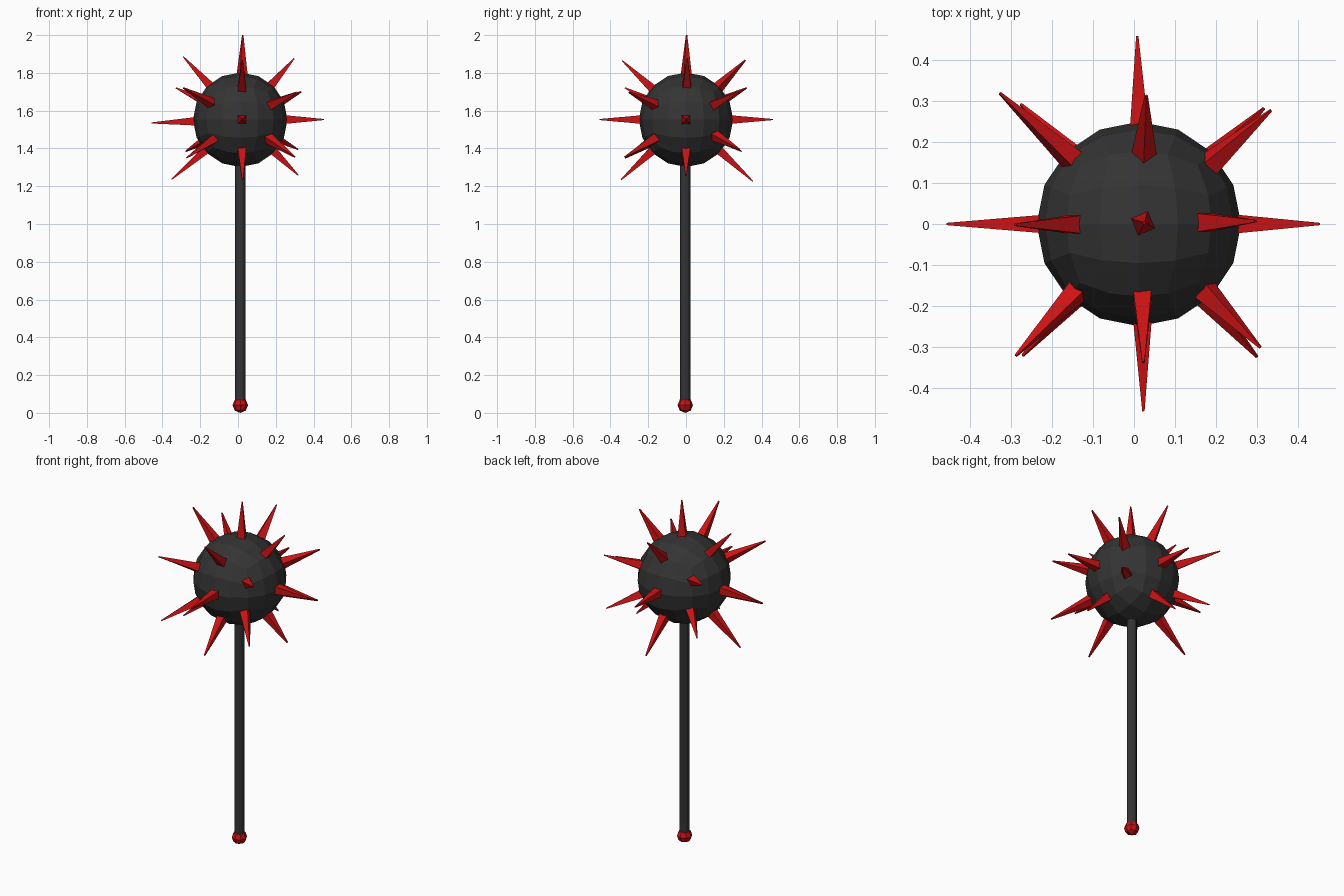
import bpy, bmesh, math
from mathutils import Vector, Matrix

if "Cube" in bpy.data.objects:
    bpy.data.objects.remove(bpy.data.objects["Cube"])


def material(name, rgb):
    m = bpy.data.materials.new(name)
    m.diffuse_color = (*rgb, 1)
    m.use_nodes = True
    m.node_tree.nodes["Principled BSDF"].inputs["Base Color"].default_value = m.diffuse_color
    return m


charcoal = material("charcoal", (0.034, 0.034, 0.034))
red = material("red", (0.6, 0.006, 0.007))


def finish(name, bm, mat):
    bmesh.ops.recalc_face_normals(bm, faces=bm.faces)
    me = bpy.data.meshes.new(name)
    bm.to_mesh(me)
    bm.free()
    me.materials.append(mat)
    ob = bpy.data.objects.new(name, me)
    bpy.context.collection.objects.link(ob)
    return ob


def cube_ball(name, center, radius, cuts, mat):
    # Cube subdivided and pushed out to a sphere with even angles
    bm = bmesh.new()
    bmesh.ops.create_cube(bm, size=2)
    bmesh.ops.subdivide_edges(bm, edges=bm.edges[:], cuts=cuts, use_grid_fill=True)
    for v in bm.verts:
        v.co = Vector([math.tan(c * math.pi / 4) for c in v.co]).normalized() * radius
        v.co += Vector(center)
    return finish(name, bm, mat)


def spike(name, tip, roll=0):
    # Four-sided taper pointing out from the head
    tip = Vector(tip)
    axis = (tip - HUB).normalized()
    base = HUB + axis * 0.22
    length = (tip - base).length
    bm = bmesh.new()
    turn = Matrix.Rotation(math.radians(45 + roll), 4, 'Z')
    rot = axis.to_track_quat('Z', 'Y').to_matrix().to_4x4()
    place = Matrix.Translation((base + tip) / 2) @ rot @ turn
    # create_cone's first corner lies on an axis, so 45 degrees squares it up
    bmesh.ops.create_cone(bm, cap_ends=True, segments=4, radius1=0.034,
                          radius2=0.004, depth=length, matrix=place)
    return finish(name, bm, red)


HUB = Vector((0.018, 0, 1.553))

# Head and pommel
cube_ball("head", (0.012, 0, 1.552), 0.25, 3, charcoal)
cube_ball("pommel", (0.012, -0.004, 0.041), 0.041, 1, red)

# Handle
bm = bmesh.new()
bmesh.ops.create_cone(bm, cap_ends=True, segments=12, radius1=0.027, radius2=0.027,
                      depth=1.3, matrix=Matrix.Translation((0.012, -0.004, 0.7)))
finish("handle", bm, charcoal)

# Spikes: top, middle ring, slanted rings, corners
spike("top_spike", (0.025, 0.003, 2.0))
rings = {
    "middle_spike": [(-0.458, 0, 1.535), (0.455, 0, 1.553),
                     (0.008, 0.46, 1.553), (0.023, -0.458, 1.553)],
    "upper_spike": [(-0.29, -0.002, 1.886), (0.297, 0.007, 1.876),
                    (0.03, 0.314, 1.867), (0.023, -0.338, 1.865)],
    "lower_spike": [(-0.352, 0, 1.236), (0.32, 0, 1.257),
                    (0.012, 0.354, 1.226), (0.024, -0.344, 1.234)],
    "upper_corner_spike": [(-0.328, 0.32, 1.72), (0.335, 0.278, 1.70),
                           (-0.289, -0.322, 1.72), (0.309, -0.302, 1.697)],
    "lower_corner_spike": [(-0.277, 0.293, 1.385), (0.318, 0.283, 1.395),
                           (-0.272, -0.322, 1.35), (0.301, -0.325, 1.355)],
}
for name, tips in rings.items():
    for i, tip in enumerate(tips):
        roll = 45 if name == "upper_spike" and i == 2 else 25 if "corner" in name else 0
        spike(f"{name}_{i + 1}", tip, roll)
